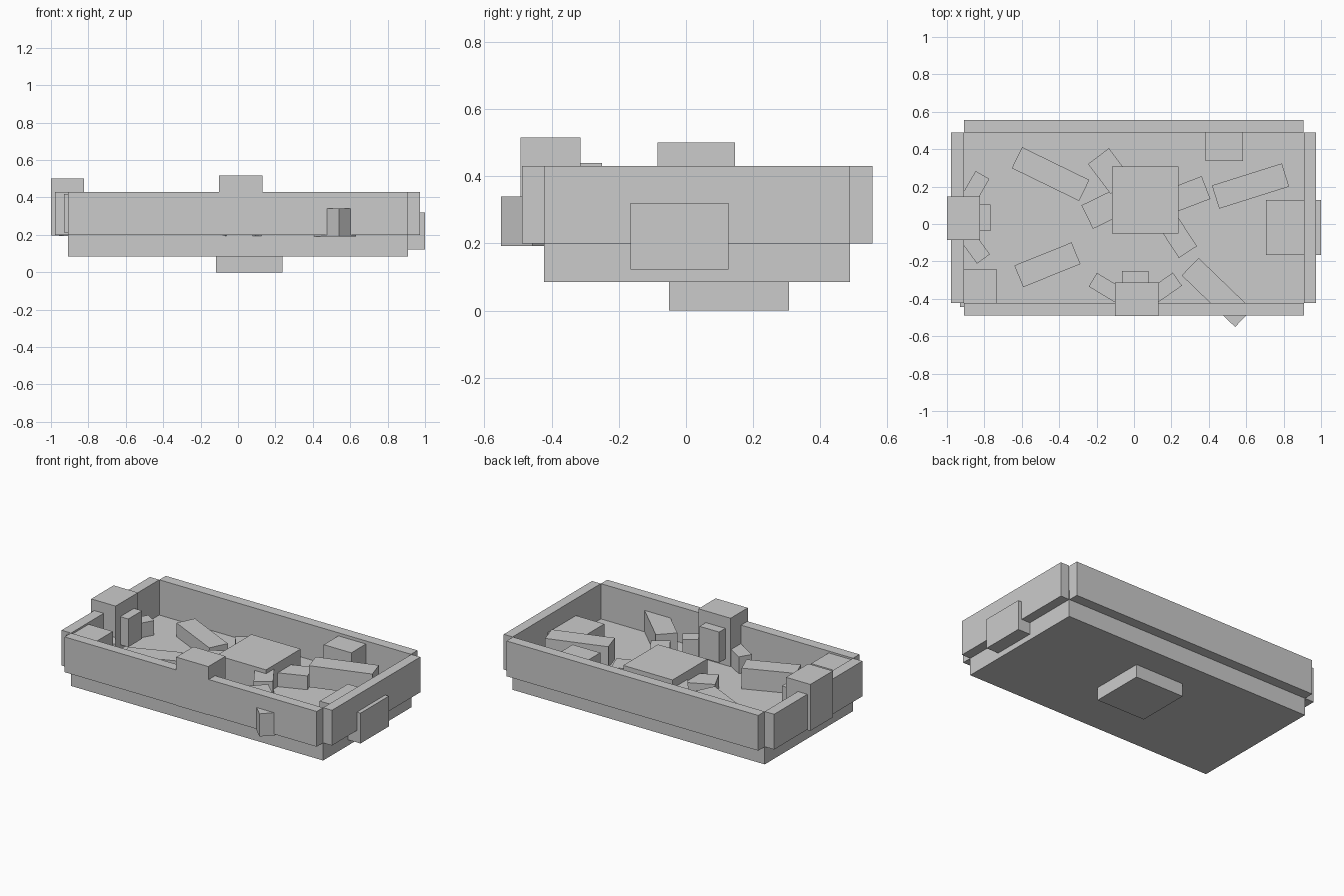
import bpy, math


def box(name, x, y, z):
    """Axis-aligned block from (min, max) ranges."""
    bpy.ops.mesh.primitive_cube_add(size=1, location=[sum(r) / 2 for r in (x, y, z)])
    ob = bpy.context.object
    ob.name = name
    ob.scale = [r[1] - r[0] for r in (x, y, z)]
    return ob


def beam(name, cx, cy, length, width, angle, z):
    """Level block turned about z, given by its centre."""
    ob = box(name, (cx - length / 2, cx + length / 2), (cy - width / 2, cy + width / 2), z)
    ob.rotation_euler.z = math.radians(angle)
    return ob


def root(name, ex, ey, angle, width, top, length=0.2):
    """Root block whose outer end is centred on (ex, ey), pointing along angle."""
    a = math.radians(angle)
    return beam(name, ex - math.cos(a) * length / 2, ey - math.sin(a) * length / 2,
                length, width, angle, (0.195, top))


# Tray floor and walls
box("floor", (-0.91, 0.91), (-0.422, 0.488), (0.085, 0.2))
W = (0.2, 0.43)
box("back_wall", (-0.91, 0.907), (0.488, 0.555), W)
box("front_wall", (-0.91, 0.91), (-0.488, -0.422), W)
box("left_wall", (-0.978, -0.91), (-0.422, 0.488), W)
box("right_wall", (0.91, 0.974), (-0.422, 0.488), W)

# Large blocks, some running through the tray
box("centre_stump", (-0.118, 0.238), (-0.051, 0.307), (0, 0.355))
box("right_block", (0.705, 1.0), (-0.165, 0.127), (0.122, 0.32))
box("corner_block", (-0.931, -0.735), (-0.443, -0.24), (0.213, 0.418))
box("back_block", (0.383, 0.582), (0.337, 0.535), (0.21, 0.41))

# Tall stumps in the walls, each with a raised knob
box("front_stump", (-0.102, 0.13), (-0.492, -0.314), (0.2, 0.516))
box("front_knob", (-0.064, 0.077), (-0.40, -0.25), (0.24, 0.44))
box("left_stump", (-1.0, -0.824), (-0.085, 0.146), (0.197, 0.5))
box("left_knob", (-0.90, -0.766), (-0.037, 0.105), (0.23, 0.413))

# Fallen logs
for i, spec in enumerate([
    (-0.446, 0.267, 0.40, 0.125, -26, (0.195, 0.29)),
    (0.623, 0.203, 0.392, 0.13, 17.5, (0.25, 0.39)),
    (-0.463, -0.218, 0.33, 0.125, 22, (0.2, 0.335)),
    (0.443, -0.366, 0.397, 0.13, -44, (0.192, 0.34)),
]):
    beam(f"log_{i}", *spec)

# Roots: centre stump, left stump, front stump
for i, spec in enumerate([
    (-0.19, 0.363, 127, 0.14, 0.30),
    (-0.25, 0.037, 206, 0.14, 0.29),
    (0.385, 0.195, 21, 0.13, 0.29),
    (0.288, -0.150, -57, 0.115, 0.33),
    (-0.81, 0.262, 60, 0.085, 0.295),
    (-0.805, -0.187, -54, 0.085, 0.295),
    (-0.22, -0.298, 149, 0.085, 0.31),
    (0.232, -0.295, 35, 0.085, 0.315),
]):
    root(f"root_{i}", *spec)
